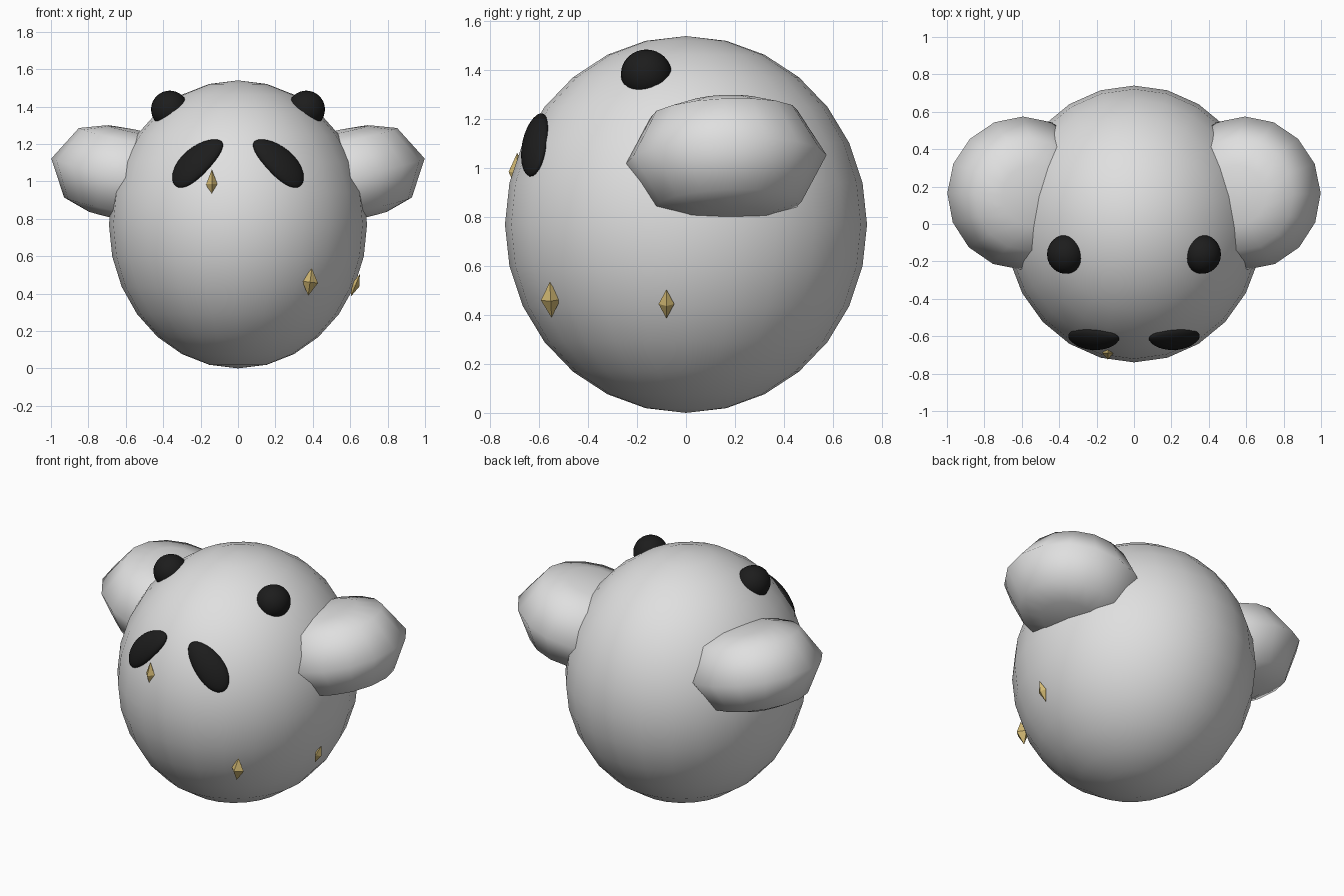
import bpy, bmesh
from math import radians
from mathutils import Matrix, Vector

if "Cube" in bpy.data.objects:
    bpy.data.objects.remove(bpy.data.objects["Cube"], do_unlink=True)


def material(name, rgb):
    m = bpy.data.materials.new(name)
    m.use_nodes = True
    m.diffuse_color = (*rgb, 1)
    m.node_tree.nodes["Principled BSDF"].inputs["Base Color"].default_value = (*rgb, 1)
    return m


WHITE = material("soft white", (0.74, 0.74, 0.74))
BLACK = material("black", (0.012, 0.012, 0.012))
GOLD = material("gold", (0.64, 0.48, 0.17))

CENTRE = Vector((0, 0, 0.77))
RADII = Vector((0.69, 0.74, 0.77))


def finish(name, bm, mat, smooth=True):
    bmesh.ops.recalc_face_normals(bm, faces=bm.faces)
    for f in bm.faces:
        f.smooth = smooth
    mesh = bpy.data.meshes.new(name)
    bm.to_mesh(mesh)
    bm.free()
    mesh.materials.append(mat)
    ob = bpy.data.objects.new(name, mesh)
    bpy.context.collection.objects.link(ob)
    return ob


def ball(segments, rings, radii=(1, 1, 1)):
    bm = bmesh.new()
    bmesh.ops.create_uvsphere(bm, u_segments=segments, v_segments=rings, radius=1)
    bmesh.ops.scale(bm, vec=radii, verts=bm.verts)
    return bm


def pair(name, build, mat):
    """Make the left part and its mirror image on the right."""
    for side, sign in (("left", 1), ("right", -1)):
        bm = build()
        bm.transform(Matrix.Diagonal((sign, 1, 1, 1)))
        finish(f"{side}_{name}", bm, mat)


def body_normal(p):
    d = p - CENTRE
    return Vector([d[i] / RADII[i] ** 2 for i in range(3)]).normalized()


# Round body
bm = ball(24, 14, RADII)
bm.transform(Matrix.Translation(CENTRE))
finish("body", bm, WHITE)


# Thick, flattened side lobes, turned from a profile of (radius, height)
def lobe():
    profile = [(0, 0.245), (0.16, 0.235), (0.30, 0.19), (0.41, 0),
               (0.30, -0.19), (0.16, -0.235), (0, -0.245)]
    bm = bmesh.new()
    verts = [bm.verts.new((r, 0, h)) for r, h in profile]
    edges = [bm.edges.new(e) for e in zip(verts, verts[1:])]
    bmesh.ops.spin(bm, geom=verts + edges, cent=(0, 0, 0), axis=(0, 0, 1),
                   angle=radians(360), steps=16)
    bmesh.ops.remove_doubles(bm, verts=bm.verts, dist=0.001)
    bm.transform(Matrix.Translation((0.597, 0.165, 1.037))
                 @ Matrix.Rotation(radians(-12), 4, 'Y')
                 @ Matrix.Rotation(radians(2.5), 4, 'X'))
    return bm


pair("side_lobe", lobe, WHITE)


# Small round ears on top of the head
def ear():
    bm = ball(24, 16, (0.1, 0.104, 0.1))
    bm.transform(Matrix.Translation((0.365, -0.162, 1.385)))
    return bm


pair("ear", ear, BLACK)


# Slanted eye patches that follow the curve of the body
def eye_patch():
    bm = ball(28, 16, (0.172, 0.086, 0.035))
    for v in bm.verts:
        u, w, n = v.co
        w = w * (1 + 0.7 * u) + 0.014 - 0.3 * u * u
        v.co = (u, w, n - 0.6 * (u * u + w * w))
    p = Vector((0.215, -0.628, 1.1))
    n = body_normal(p)
    u = Vector((1, 0, -1))
    u = (u - n * u.dot(n)).normalized()
    frame = Matrix((u, n.cross(u), n)).transposed().to_4x4()
    bm.transform(Matrix.Translation(p) @ frame)
    return bm


pair("eye_patch", eye_patch, BLACK)

# Faceted gold studs: name, position, size, direction of the long axis
studs = [
    ("face_stud", (-0.14, -0.69, 0.985), (0.03, 0.035, 0.078), (0, 0, 1)),
    ("front_stud", (0.385, -0.553, 0.462), (0.043, 0.04, 0.074), (0.13, -0.05, 1)),
    ("side_stud", (0.628, -0.08, 0.445), (0.022, 0.032, 0.064), (0.4, 0, 1)),
]
for name, place, size, axis in studs:
    bm = ball(4, 2, size)
    turn = Vector((0, 0, 1)).rotation_difference(Vector(axis)).to_matrix().to_4x4()
    bm.transform(Matrix.Translation(place) @ turn)
    finish(name, bm, GOLD, smooth=False)
